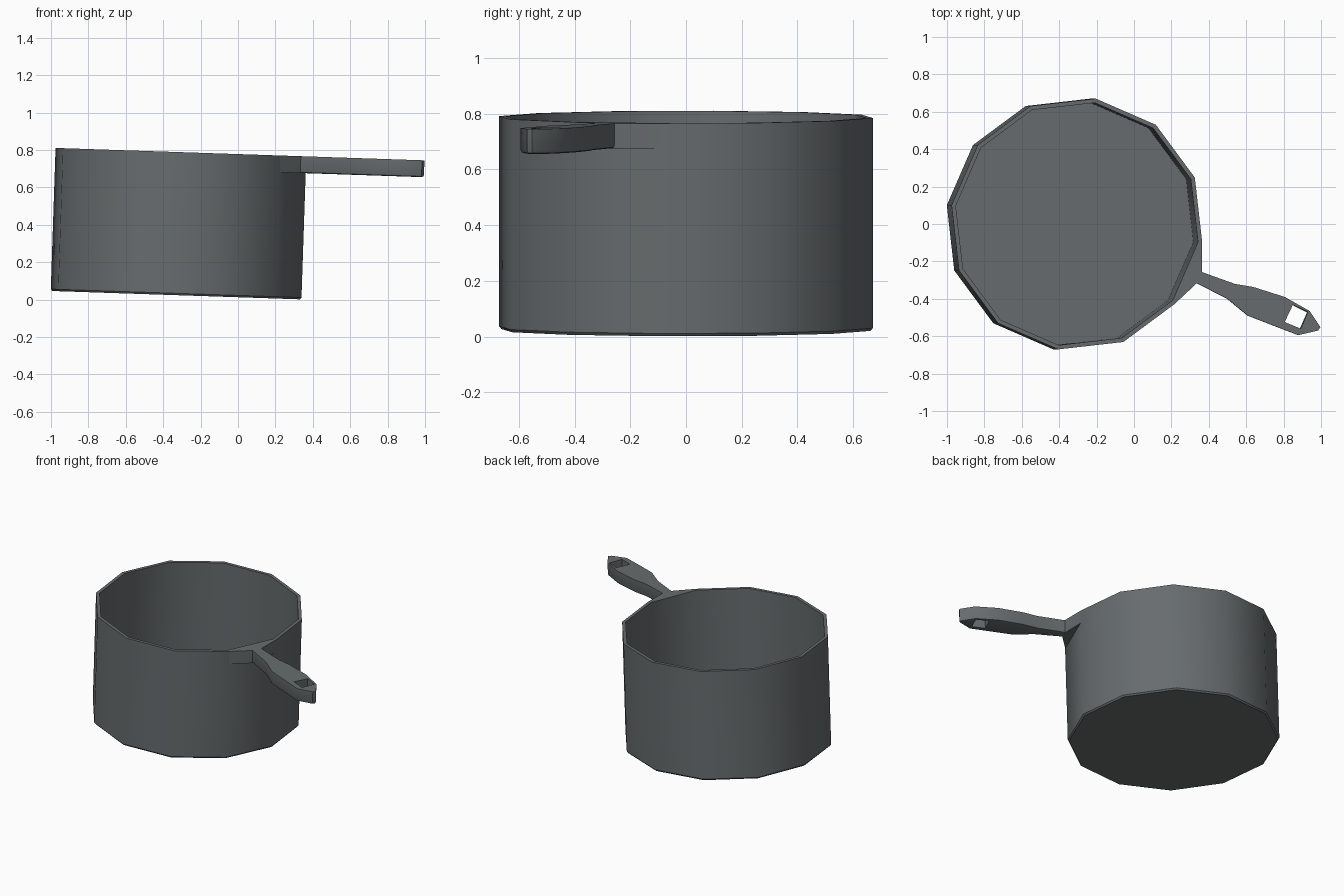
import bpy, bmesh
from math import sin, cos, radians
from mathutils import Matrix, Vector

if "Cube" in bpy.data.objects:
    bpy.data.objects.remove(bpy.data.objects["Cube"])

SIDES, RADIUS, HEIGHT = 12, 0.678, 0.765
WALL, GRIP = 0.023, 0.09
TURN = radians(21.5)
TILT = Matrix.Translation((-0.331, 0, 0.0235)) @ Matrix.Rotation(0.0336, 4, 'Y')

steel = bpy.data.materials.new("dark_steel")
steel.diffuse_color = (0.135, 0.15, 0.155, 1)
steel.use_nodes = True
steel.node_tree.nodes["Principled BSDF"].inputs["Base Color"].default_value = steel.diffuse_color


def finish(name, bm):
    bmesh.ops.recalc_face_normals(bm, faces=bm.faces)
    mesh = bpy.data.meshes.new(name)
    bm.to_mesh(mesh)
    bm.free()
    mesh.materials.append(steel)
    obj = bpy.data.objects.new(name, mesh)
    bpy.context.collection.objects.link(obj)
    obj.matrix_world = TILT
    bpy.ops.object.select_all(action='DESELECT')
    obj.select_set(True)
    bpy.context.view_layer.objects.active = obj
    bpy.ops.object.shade_smooth_by_angle(angle=radians(35))
    return obj


# Pot: twelve-sided shell with a small chamfer under it and an inner floor
bm = bmesh.new()
inner = RADIUS - WALL
profile = [(RADIUS - 0.008, 0), (RADIUS, 0.01), (RADIUS, HEIGHT),
           (inner, HEIGHT), (inner, 0.025)]
rings = [[bm.verts.new((r * cos(TURN + radians(30) * i), r * sin(TURN + radians(30) * i), z))
          for i in range(SIDES)] for r, z in profile]
for a, b in zip(rings, rings[1:]):
    for i in range(SIDES):
        j = (i + 1) % SIDES
        bm.faces.new((a[i], a[j], b[j], b[i]))
bm.faces.new(rings[0])
bm.faces.new(rings[-1])
finish("pot", bm)

# Handle: plan outline as left/right pairs from the rim to the tip
stations = [((0.365, -0.10), (0.226, -0.42)), ((0.364, -0.257), (0.337, -0.316)),
            ((0.54, -0.32), (0.50, -0.40)), ((0.64, -0.337), (0.61, -0.49)),
            ((0.807, -0.39), (0.77, -0.552)), ((0.94, -0.465), (0.88, -0.594)),
            ((0.998, -0.552), (0.985, -0.57))]
hole = [(0.85, -0.433), (0.93, -0.47), (0.893, -0.56), (0.807, -0.524)]
bm = bmesh.new()


def top(p):
    return bm.verts.new((p[0] + 0.305, p[1], HEIGHT))


pairs = [(top(a), top(b)) for a, b in stations]
for k, ((a, b), (c, d)) in enumerate(zip(pairs, pairs[1:])):
    if k != 4:
        bm.faces.new((a, b, d, c))
        continue
    # Hanging hole: four faces around the opening
    outer, rim = [a, c, d, b], [top(p) for p in hole]
    for i in range(4):
        j = (i + 1) % 4
        bm.faces.new((outer[i], outer[j], rim[j], rim[i]))

# Give the handle its thickness
ext = bmesh.ops.extrude_face_region(bm, geom=bm.faces[:], use_keep_orig=True)
low = [g for g in ext["geom"] if isinstance(g, bmesh.types.BMVert)]
bmesh.ops.translate(bm, verts=low, vec=Vector((0, 0, -GRIP)))
bmesh.ops.recalc_face_normals(bm, faces=bm.faces)

# Ease the lower outer edges, leaving the hole and the root sharp
soft = []
for e in bm.edges:
    if all(v.co.z < HEIGHT - 0.01 for v in e.verts) and len(e.link_faces) == 2:
        mid = (e.verts[0].co + e.verts[1].co) / 2
        at_hole = all(min((v.co.xy - Vector((x + 0.305, y))).length for x, y in hole) < 1e-4
                      for v in e.verts)
        if e.calc_face_angle(0) > 1 and not at_hole and mid.x > 0.69:
            soft.append(e)
bmesh.ops.bevel(bm, geom=soft, offset=0.012, segments=2, profile=0.5, affect='EDGES')
finish("handle", bm)
